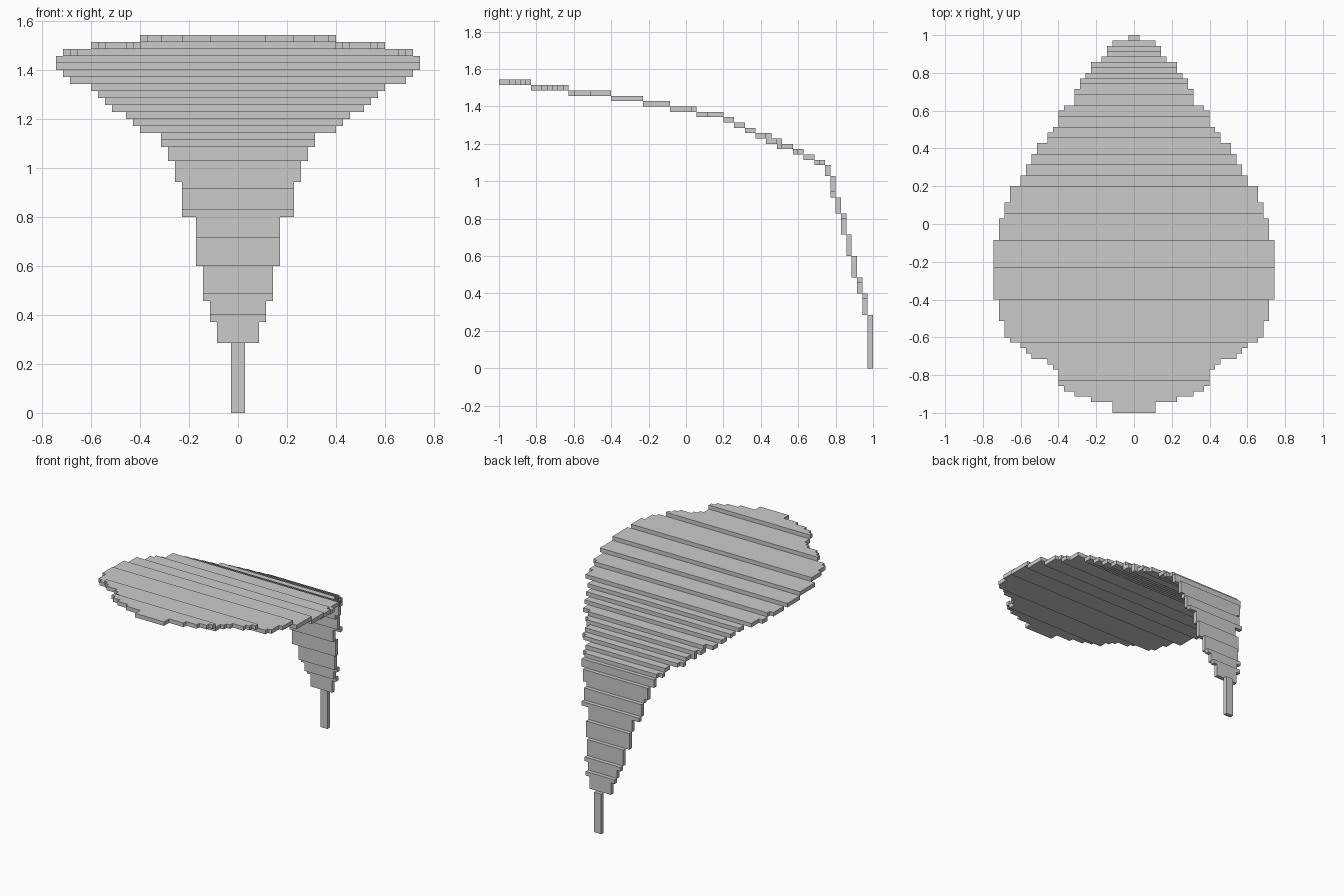
import bpy
import bmesh

UNIT = 2 / 70      # thickness of one plate
HALF_LENGTH = 35   # half of the model's length, in plates

cube = bpy.data.objects.get("Cube")
if cube:
    bpy.data.objects.remove(cube, do_unlink=True)

grey = bpy.data.materials.new("plain grey")
grey.use_nodes = True
grey.diffuse_color = (0.6, 0.6, 0.6, 1)
grey.node_tree.nodes["Principled BSDF"].inputs["Base Color"].default_value = grey.diffuse_color


def stepped_outline(start, end, widths):
    """Mirrored stepped outline between two stations, as (across, along) points."""
    stations = [s for s, _ in widths if start < s < end]
    bounds = [start] + stations + [end]
    side = []
    for low, high in zip(bounds, bounds[1:]):
        half = [w for s, w in widths if s <= low][-1]
        side += [(half, low), (half, high)]
    return side + [(-across, along) for across, along in reversed(side)]


def add_plate(name, start, end, level, widths, upright):
    """Extrude a stepped outline by one unit, lying flat or standing upright."""
    bm = bmesh.new()
    verts = []
    for across, along in stepped_outline(start, end, widths):
        y, z = (level, along) if upright else (along, level)
        verts.append(bm.verts.new((across * UNIT, (y - HALF_LENGTH) * UNIT, z * UNIT)))
    face = bm.faces.new(verts)
    extruded = bmesh.ops.extrude_face_region(bm, geom=[face])["geom"]
    moved = [item for item in extruded if isinstance(item, bmesh.types.BMVert)]
    offset = (0, UNIT, 0) if upright else (0, 0, UNIT)
    bmesh.ops.translate(bm, verts=moved, vec=offset)
    bmesh.ops.recalc_face_normals(bm, faces=bm.faces)
    mesh = bpy.data.meshes.new(name)
    bm.to_mesh(mesh)
    bm.free()
    mesh.materials.append(grey)
    plate = bpy.data.objects.new(name, mesh)
    bpy.context.collection.objects.link(plate)


# Blade: flat terraces stepping down from the front tip to the bend
blade_widths = [
    (0, 4), (2, 8), (3, 11), (4, 13), (5, 14), (8, 15), (9, 16), (10, 19),
    (11, 20), (12, 21), (13, 23), (14, 24), (17, 25), (21, 26), (32, 25),
    (36, 24), (39, 23), (42, 21), (44, 20), (46, 19), (48, 18), (50, 16),
    (52, 15), (53, 14), (56, 13), (57, 11), (60, 10),
]
terraces = [
    (0, 6), (6, 13), (13, 21), (21, 27), (27, 32), (32, 37), (37, 42), (42, 44),
    (44, 46), (46, 48), (48, 51), (50, 53), (52, 55), (55, 57), (57, 59), (59, 61),
]
TOP_LEVEL = 53
for index, (start, end) in enumerate(terraces):
    add_plate(f"blade_terrace_{index + 1}", start, end, TOP_LEVEL - index, blade_widths, False)

# Stalk: upright plates stepping forward from the foot to the bend
stalk_widths = [(0, 1), (10, 3), (13, 4), (16, 5), (21, 6), (28, 8), (33, 9), (36, 10)]
stalk_heights = [0, 10, 14, 17, 21, 25, 29, 32, 36, 38]
BACK_LEVEL = 69
for index, (low, high) in enumerate(zip(stalk_heights, stalk_heights[1:])):
    name = f"stalk_plate_{index}" if index else "stem_foot"
    add_plate(name, low, high, BACK_LEVEL - index, stalk_widths, True)
